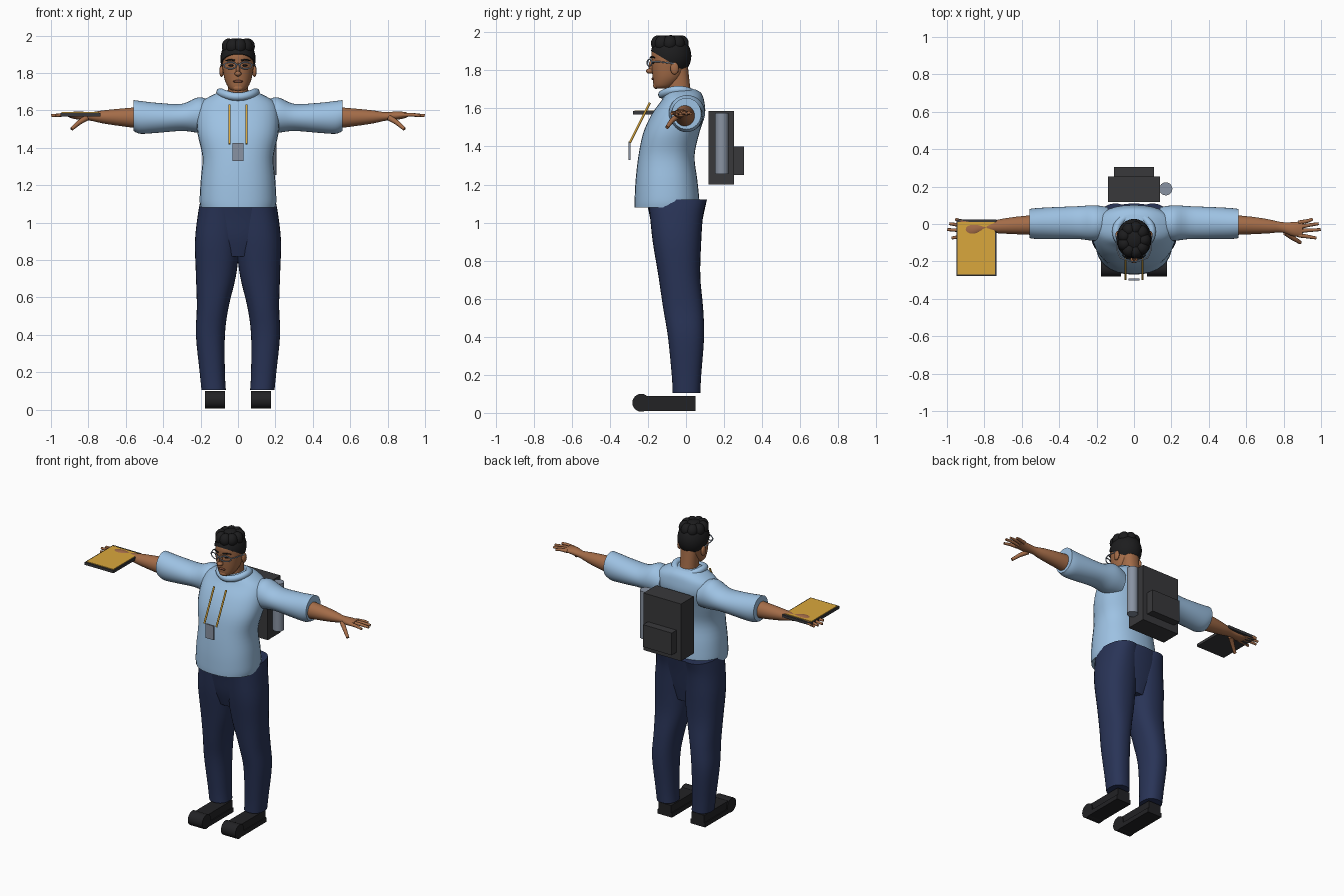
import bpy
import bmesh
import math
from mathutils import Vector, Matrix

default_cube = bpy.data.objects.get("Cube")
if default_cube:
    bpy.data.objects.remove(default_cube, do_unlink=True)


def make_material(name, *rgb):
    mat = bpy.data.materials.new(name)
    mat.use_nodes = True
    colour = (*rgb, 1)
    mat.diffuse_color = colour
    shader = mat.node_tree.nodes["Principled BSDF"]
    shader.inputs["Base Color"].default_value = colour
    shader.inputs["Roughness"].default_value = 0.8
    return mat


SHIRT = make_material("light blue cloth", .34, .54, .77)
NAVY = make_material("navy cloth", .022, .034, .095)
SKIN = make_material("brown skin", .37, .15, .065)
LIPS = make_material("dark lips", .2, .07, .04)
BLACK = make_material("black hair", .012, .012, .013)
LEATHER = make_material("black leather", .016, .016, .018)
CANVAS = make_material("dark grey canvas", .04, .04, .043)
GOLD = make_material("gold", .7, .39, .045)
STEEL = make_material("grey steel", .25, .29, .36)
FRAME = make_material("pale glasses frame", .4, .48, .6)


def finish(bm, name, mat, angle=45):
    """Turn a bmesh into a shaded object."""
    bmesh.ops.recalc_face_normals(bm, faces=bm.faces)
    mesh = bpy.data.meshes.new(name)
    bm.to_mesh(mesh)
    bm.free()
    mesh.materials.append(mat)
    mesh.shade_smooth()
    mesh.set_sharp_from_angle(angle=math.radians(angle))
    obj = bpy.data.objects.new(name, mesh)
    bpy.context.collection.objects.link(obj)
    return obj


def smooth_rows(rows, steps):
    """Catmull-Rom interpolation between the section rows."""
    rows = [Vector(r) / 100 for r in rows]
    result = []
    for i in range(len(rows) - 1):
        b, c = rows[i], rows[i + 1]
        a = rows[i - 1] if i else b
        d = rows[i + 2] if i + 2 < len(rows) else c
        for k in range(steps):
            t = k / steps
            result.append(b + (c - a) * (t / 2) + (a * 2 - b * 5 + c * 4 - d) * (t * t / 2)
                          + (b * 3 - a - c * 3 + d) * (t ** 3 / 2))
    return result + [rows[-1]]


def loft(name, rows, mat, axis="z", side=1, power=2.3, sides=32):
    """Skin rounded sections; a row is position, then low/high of both cross axes, in hundredths."""
    bm = bmesh.new()
    rings = []
    for t, u0, u1, v0, v1 in smooth_rows(rows, 4):
        ring = []
        for k in range(sides):
            a = math.tau * k / sides
            c, s = math.cos(a), math.sin(a)
            u = (u0 + u1) / 2 + (u1 - u0) / 2 * math.copysign(abs(c) ** (2 / power), c)
            v = (v0 + v1) / 2 + (v1 - v0) / 2 * math.copysign(abs(s) ** (2 / power), s)
            x, y, z = (u, v, t) if axis == "z" else (t, u, v)
            ring.append(bm.verts.new((x * side, y, z)))
        rings.append(ring)
    for low, high in zip(rings, rings[1:]):
        for k in range(sides):
            n = (k + 1) % sides
            bm.faces.new((low[k], low[n], high[n], high[k]))
    bm.faces.new(rings[0])
    bm.faces.new(rings[-1])
    return finish(bm, name, mat, 50)


def box(name, low, high, mat):
    low, high = Vector(low), Vector(high)
    bm = bmesh.new()
    bmesh.ops.create_cube(bm, size=1)
    for v in bm.verts:
        v.co = (low + high) / 2 + v.co * (high - low)
    return finish(bm, name, mat, 30)


def ellipsoid(name, centre, radii, mat, cut=None):
    """Stretched ball, optionally keeping only the part above a plane."""
    bm = bmesh.new()
    bmesh.ops.create_uvsphere(bm, u_segments=24, v_segments=16, radius=1)
    for v in bm.verts:
        v.co = Vector(centre) + v.co * Vector(radii)
    if cut:
        bmesh.ops.bisect_plane(bm, geom=bm.verts[:] + bm.edges[:] + bm.faces[:],
                               plane_co=cut[0], plane_no=cut[1], clear_inner=True)
        bmesh.ops.holes_fill(bm, edges=[e for e in bm.edges if e.is_boundary])
    return finish(bm, name, mat)


def cylinder(name, centre, radius, depth, mat, axis="Z"):
    bm = bmesh.new()
    turn = Matrix.Rotation(math.pi / 2, 4, "Y") if axis == "X" else Matrix()
    bmesh.ops.create_cone(bm, cap_ends=True, segments=24, radius1=radius, radius2=radius,
                          depth=depth, matrix=Matrix.Translation(centre) @ turn)
    return finish(bm, name, mat)


def rod(name, points, radius, mat, taper=1, closed=False):
    curve = bpy.data.curves.new(name, "CURVE")
    curve.dimensions = "3D"
    curve.bevel_depth = radius
    curve.bevel_resolution = 3
    curve.use_fill_caps = True
    line = curve.splines.new("POLY")
    line.points.add(len(points) - 1)
    line.use_cyclic_u = closed
    for i, (p, co) in enumerate(zip(line.points, points)):
        p.co = (*co, 1)
        p.radius = 1 + (taper - 1) * i / max(1, len(points) - 1)
    curve.materials.append(mat)
    obj = bpy.data.objects.new(name, curve)
    bpy.context.collection.objects.link(obj)
    return obj


# Shirt body and collar
loft("shirt_body", [(108, -20, 20, -27, 7), (112, -20.5, 20.5, -27, 7), (122, -20, 20, -26.5, 6),
                    (135, -19, 19, -25, 4.5), (147, -21.5, 21.5, -22.5, 7), (157, -22, 22, -18, 10),
                    (164, -20, 20, -13, 9.5), (168, -14, 14, -11, 8), (170, -9, 9, -9, 5)], SHIRT)
collar = [(.095 * math.cos(a), -.04 + .085 * math.sin(a), 1.685 + .012 * math.cos(2 * a))
          for a in (math.tau * k / 32 for k in range(32))]
rod("shirt_collar", collar, .022, SHIRT, closed=True)

# Trousers
loft("trouser_hips", [(82, -10, 10, -14, 5), (92, -18, 18, -17, 7), (103, -20, 20, -19, 9),
                      (112, -19, 19, -21, 11)], NAVY)

for side, label in ((1, "left"), (-1, "right")):
    loft(label + "_trouser_leg",
         [(10.5, 6.5, 19.5, -7, 7.5), (20, 7, 20.5, -7.5, 8), (40, 7, 22.5, -9.5, 9.5),
          (55, 5, 22, -12, 9), (72, 1, 22.5, -14.5, 7.5), (90, -1, 23, -17.5, 8),
          (104, -1, 21.5, -19, 9), (112, 0, 20, -20, 11)], NAVY, side=side)

    # Shoes
    inner, outer = sorted((.07 * side, .177 * side))
    middle = (inner + outer) / 2
    box(label + "_shoe_sole", (inner, -.24, .01), (outer, .05, .04), LEATHER)
    box(label + "_shoe_upper", (inner + .006, -.24, .04), (outer - .006, .05, .09), LEATHER)
    cylinder(label + "_shoe_toe", (middle, -.235, .053), .047, .107, LEATHER, "X")

    # Sleeves, arms and hands
    loft(label + "_sleeve",
         [(14, -8, 9, 148, 165), (21, -9, 10, 148, 167), (30, -8, 9.5, 149, 163.5),
          (43, -8, 9, 148, 164), (52, -8, 8.5, 147.5, 165), (56, -7.5, 8, 149, 165.5)],
         SHIRT, "x", side, 2)
    loft(label + "_arm",
         [(50, -6, 5, 150, 162), (62, -5.5, 4, 151.5, 161), (72, -5, 2.5, 153, 160),
          (79, -4.5, 1, 154.5, 159), (85, -6.5, 1, 155, 159.5), (90, -7, 1.5, 156, 159)],
         SKIN, "x", side, 2)
    for finger, root, tip, reach in (("little", .007, .026, .955), ("ring", -.016, .002, .987),
                                     ("middle", -.038, -.03, .998), ("index", -.06, -.075, .975)):
        rod(f"{label}_{finger}_finger",
            [(side * .88, root, 1.575), (side * .93, (root + tip) / 2, 1.577),
             (side * reach, tip, 1.572)], .012, SKIN, .65)
    rod(label + "_thumb", [(side * .81, -.045, 1.56), (side * .85, -.075, 1.535),
                           (side * .89, -.1, 1.5)], .016, SKIN, .6)

    # Ears, eyes, brows and glasses
    ellipsoid(label + "_ear", (side * .088, -.06, 1.81), (.012, .022, .032), SKIN)
    ellipsoid(label + "_eye", (side * .036, -.172, 1.84), (.014, .008, .006), BLACK)
    rod(label + "_eyebrow", [(side * .018, -.186, 1.866), (side * .042, -.182, 1.872),
                             (side * .064, -.164, 1.866)], .005, BLACK, .6)
    rim = [(side * (.041 + .033 * math.cos(a)), -.192 + .012 * math.cos(a), 1.84 + .018 * math.sin(a))
           for a in (math.tau * k / 16 for k in range(16))]
    rod(label + "_glasses_rim", rim, .0035, FRAME, closed=True)
    rod(label + "_glasses_temple", [(side * .074, -.18, 1.845), (side * .09, -.14, 1.845),
                                    (side * .092, -.06, 1.835)], .0035, FRAME)

    # Lanyard straps
    rod(label + "_lanyard_strap", [(side * .045, -.19, 1.63), (side * .045, -.295, 1.42)], .006, GOLD)

rod("glasses_bridge", [(-.01, -.2, 1.845), (.01, -.2, 1.845)], .0035, FRAME)
box("badge_card", (-.03, -.302, 1.33), (.03, -.292, 1.425), STEEL)

# Neck, head and face
loft("neck", [(162, -6, 6, -10, 4), (169, -5.5, 5.5, -10, 2.5), (182, -5.5, 5.5, -9, 1)], SKIN)
loft("head", [(170.5, -3, 3, -16, -9), (172, -5, 5, -17, -6), (176, -7, 7, -17.5, -2),
              (181, -8, 8, -18, 0), (185, -8.5, 8.5, -18, 1), (190, -8, 8, -18, 0),
              (195, -6, 6, -15, -2), (197, -3, 3, -11, -5)], SKIN, power=2.1)
ellipsoid("nose_bridge", (0, -.18, 1.82), (.01, .016, .035), SKIN)
ellipsoid("nose_tip", (0, -.19, 1.796), (.018, .02, .014), SKIN)
ellipsoid("mouth", (0, -.173, 1.755), (.027, .009, .007), LIPS)
ellipsoid("chin", (0, -.157, 1.72), (.028, .016, .018), SKIN)

# Hair cap with soft locks on top
ellipsoid("hair_cap", (0, -.08, 1.875), (.094, .108, .11), BLACK,
          cut=((0, -.08, 1.84), (0, .12, .2)))
for k in range(9):
    a = math.tau * k / 9
    ellipsoid(f"hair_lock_{k}", (.054 * math.cos(a), -.085 + .062 * math.sin(a), 1.942),
              (.036, .038, .042), BLACK)

# Backpack with pocket and bottle
box("backpack", (-.14, .117, 1.2), (.14, .253, 1.585), CANVAS)
box("backpack_pocket", (-.107, .253, 1.25), (.107, .305, 1.4), CANVAS)
cylinder("bottle", (.17, .188, 1.415), .035, .32, STEEL)

# Tablet resting on the right hand
box("tablet_body", (-.95, -.278, 1.568), (-.735, .025, 1.586), CANVAS)
box("tablet_screen", (-.943, -.27, 1.586), (-.742, .01, 1.59), GOLD)
